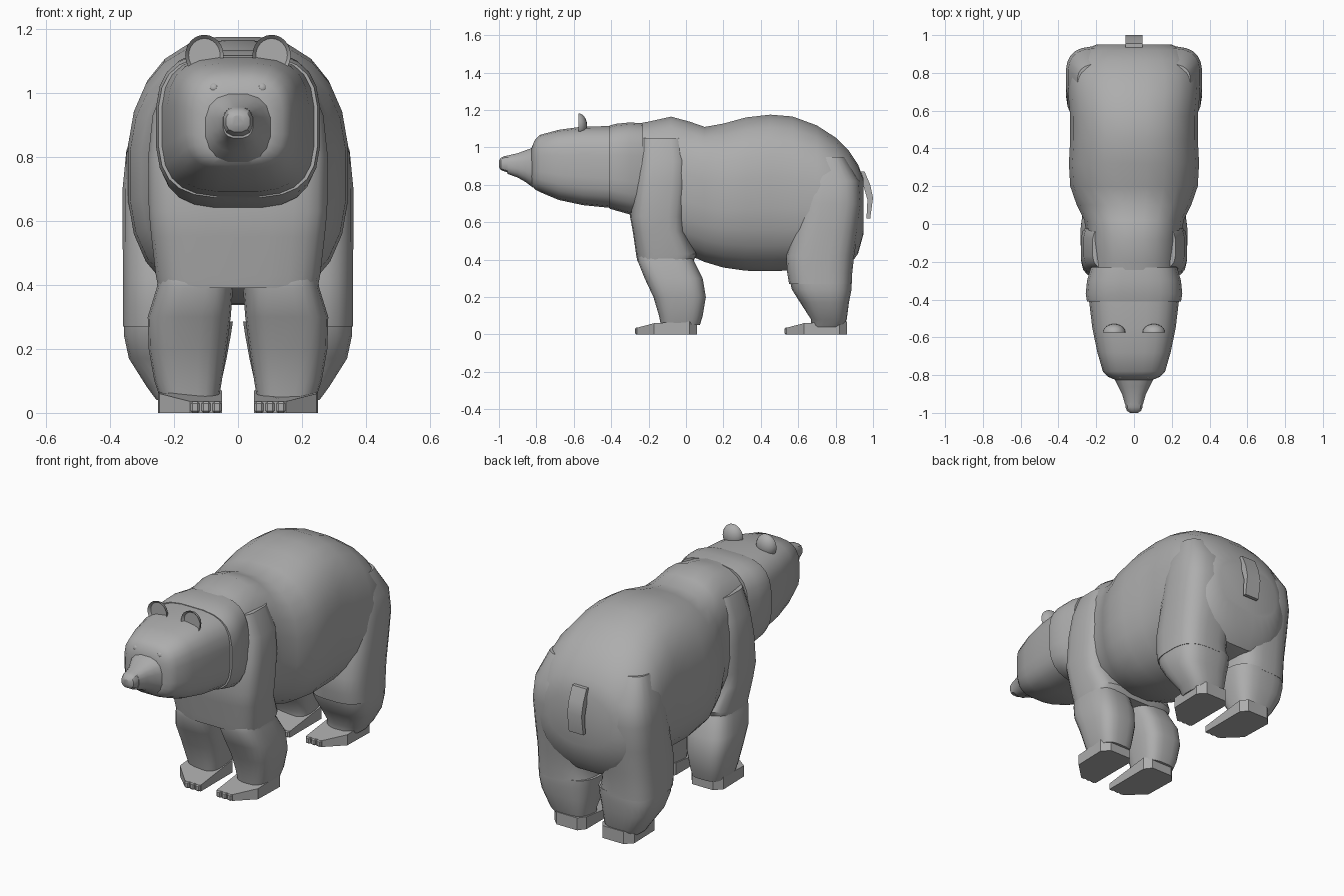
import bpy, bmesh, math
from mathutils import Matrix, Vector

old = bpy.data.objects.get("Cube")
if old:
    bpy.data.objects.remove(old, do_unlink=True)

grey = bpy.data.materials.new("fur grey")
grey.use_nodes = True
grey.diffuse_color = (0.42, 0.42, 0.42, 1)
grey.node_tree.nodes["Principled BSDF"].inputs["Base Color"].default_value = grey.diffuse_color


def finish(name, bm, mirror=False, angle=32):
    """Turn a bmesh into a shaded, coloured object, optionally mirrored left to right."""
    bmesh.ops.recalc_face_normals(bm, faces=bm.faces[:])
    mesh = bpy.data.meshes.new(name)
    bm.to_mesh(mesh)
    bm.free()
    mesh.materials.append(grey)
    obj = bpy.data.objects.new(name, mesh)
    bpy.context.collection.objects.link(obj)
    if mirror:
        obj.modifiers.new("Mirror", "MIRROR").use_mirror_merge = False
    bpy.ops.object.select_all(action="DESELECT")
    bpy.context.view_layer.objects.active = obj
    obj.select_set(True)
    bpy.ops.object.shade_smooth_by_angle(angle=math.radians(angle))
    return obj


def loft(name, axis, rings, power=2.5, sides=24, mirror=False, angle=32):
    """Skin rounded-box sections; each ring is (place, x low, x high, other low, other high)."""
    bm = bmesh.new()
    loops = []
    for place, x_low, x_high, low, high in rings:
        loop = []
        for i in range(sides):
            turn = math.tau * (i + 0.5) / sides
            c, s = math.cos(turn), math.sin(turn)
            u = math.copysign(abs(c) ** (2 / power), c)
            v = math.copysign(abs(s) ** (2 / power), s)
            x = (x_low + x_high + u * (x_high - x_low)) / 2
            w = (low + high + v * (high - low)) / 2
            loop.append(bm.verts.new((x, place, w) if axis == "y" else (x, w, place)))
        loops.append(loop)
    for a, b in zip(loops, loops[1:]):
        for i in range(sides):
            j = (i + 1) % sides
            bm.faces.new((a[i], a[j], b[j], b[i]))
    bm.faces.new(loops[0])
    bm.faces.new(loops[-1])
    return finish(name, bm, mirror, angle)


def centred(rows):
    """Rows of (place, half width, low, high) as full rings."""
    return [(place, -half, half, low, high) for place, half, low, high in rows]


def prism(name, outline, place, depth, mirror=False, angle=32):
    """Extrude an outline; place() maps each outline point and level (0 or 1) to space."""
    bm = bmesh.new()
    ends = [[bm.verts.new(place(p, q, level * depth)) for p, q in outline] for level in (0, 1)]
    for end in ends:
        bm.faces.new(end)
    for i in range(len(outline)):
        j = (i + 1) % len(outline)
        bm.faces.new((ends[0][i], ends[0][j], ends[1][j], ends[1][i]))
    return finish(name, bm, mirror, angle)


# Torso, from the shoulders to the rump
loft("torso", "y", centred([
    (-0.28, 0.23, 0.64, 1.125), (-0.2, 0.24, 0.52, 1.14), (-0.08, 0.25, 0.45, 1.167),
    (0.02, 0.265, 0.42, 1.14), (0.1, 0.305, 0.385, 1.112), (0.2, 0.34, 0.355, 1.13),
    (0.32, 0.347, 0.338, 1.163), (0.45, 0.34, 0.335, 1.178), (0.57, 0.34, 0.34, 1.168),
    (0.7, 0.352, 0.34, 1.12), (0.8, 0.348, 0.345, 1.055), (0.87, 0.32, 0.36, 0.985),
    (0.92, 0.275, 0.43, 0.91), (0.95, 0.2, 0.54, 0.83)]))

# Shoulder block with the flat chest
loft("shoulders", "z", centred([
    (0.39, 0.25, -0.26, 0.04), (0.43, 0.258, -0.268, 0.06), (0.55, 0.272, -0.285, 0),
    (0.63, 0.28, -0.3, 0.005), (0.8, 0.282, -0.28, 0.02), (0.93, 0.268, -0.26, 0.02),
    (1.05, 0.22, -0.25, 0)]), power=4)

# Neck band behind the head
loft("neck_band", "y", centred([
    (-0.41, 0.25, 0.672, 1.118), (-0.37, 0.257, 0.66, 1.128),
    (-0.3, 0.25, 0.64, 1.135), (-0.23, 0.23, 0.64, 1.13)]), power=3.2, angle=25)

# Head and muzzle
loft("head", "y", centred([
    (-0.4, 0.24, 0.675, 1.115), (-0.55, 0.222, 0.69, 1.113), (-0.68, 0.195, 0.718, 1.095),
    (-0.78, 0.166, 0.76, 1.068), (-0.808, 0.14, 0.775, 1.04), (-0.825, 0.1, 0.8, 1)]),
    power=3.2)
loft("muzzle", "y", centred([
    (-0.76, 0.15, 0.765, 1.02), (-0.82, 0.105, 0.785, 1), (-0.86, 0.085, 0.815, 0.985),
    (-0.9, 0.064, 0.838, 0.97), (-0.955, 0.048, 0.858, 0.957)]), power=2.6, sides=16)
loft("nose", "y", centred([
    (-0.94, 0.048, 0.86, 0.96), (-0.97, 0.046, 0.87, 0.955),
    (-0.99, 0.038, 0.878, 0.945), (-1, 0.02, 0.895, 0.93)]), power=2.6, sides=12)

# Eyes
bm = bmesh.new()
bmesh.ops.create_uvsphere(bm, u_segments=14, v_segments=8, radius=0.018,
                          matrix=Matrix.Translation((0.075, -0.8, 1.015)))
finish("eyes", bm, mirror=True)

# Ears: half domes with a hollow front
bm = bmesh.new()
bmesh.ops.create_uvsphere(bm, u_segments=20, v_segments=12, radius=1)
bmesh.ops.bisect_plane(bm, geom=bm.verts[:] + bm.edges[:] + bm.faces[:], dist=0.001,
                       plane_co=(0, 0, 0), plane_no=(0, -1, 0), clear_outer=True)
rim = [e for e in bm.edges if e.is_boundary]
front = bmesh.ops.contextual_create(bm, geom=rim)["faces"]
bmesh.ops.inset_region(bm, faces=front, thickness=0.18)
for v in front[0].verts:
    v.co.y += 0.3
bmesh.ops.transform(bm, verts=bm.verts[:], matrix=Matrix.Translation((0.105, -0.575, 1.118))
                    @ Matrix.Diagonal((0.06, 0.046, 0.064, 1)))
finish("ears", bm, mirror=True)

# Thighs
loft("thighs", "z", [
    (0.27, 0.025, 0.36, 0.55, 0.887), (0.33, 0.04, 0.36, 0.54, 0.89),
    (0.42, 0.03, 0.36, 0.535, 0.9), (0.56, 0, 0.362, 0.57, 0.922),
    (0.7, 0, 0.362, 0.6, 0.94), (0.82, 0, 0.35, 0.62, 0.93), (0.95, 0, 0.3, 0.64, 0.85)],
    power=3, mirror=True)

# Lower legs
loft("hind_lower_legs", "z", [
    (0.04, 0.06, 0.255, 0.67, 0.84), (0.08, 0.055, 0.285, 0.668, 0.86),
    (0.17, 0.035, 0.342, 0.61, 0.872), (0.24, 0.022, 0.357, 0.565, 0.886),
    (0.285, 0.015, 0.357, 0.555, 0.886)], power=3, mirror=True)
loft("front_lower_legs", "z", [
    (0.05, 0.058, 0.245, -0.135, 0.075), (0.1, 0.05, 0.262, -0.145, 0.09),
    (0.2, 0.035, 0.28, -0.175, 0.107), (0.3, 0.022, 0.283, -0.222, 0.09),
    (0.39, 0.015, 0.255, -0.258, 0.045), (0.42, 0.01, 0.25, -0.255, 0.03)],
    power=3.2, mirror=True)

# Feet with toes: a wedge that slopes down to the front
sole = [(0.05, -0.262), (0.15, -0.262), (0.245, -0.17), (0.25, 0.02), (0.21, 0.06),
        (0.08, 0.06), (0.05, 0.02)]
for name, shift in (("front", 0), ("hind", 0.8)):
    def foot_point(x, y, level):
        slope = min(1, max(0, (y + 0.262) / 0.13))
        return x, y + shift, level * (0.036 + 0.034 * slope)
    prism(name + "_feet", sole, foot_point, 1, mirror=True, angle=20)
    for i in range(3):
        bm = bmesh.new()
        bmesh.ops.create_cube(bm, matrix=Matrix.Translation((0.066 + i * 0.034, shift - 0.25, 0.018))
                              @ Matrix.Diagonal((0.028, 0.045, 0.036, 1)))
        bmesh.ops.bevel(bm, geom=bm.edges[:], offset=0.006, segments=1, affect="EDGES")
        finish(f"{name}_toes_{i + 1}", bm, mirror=True)

# Tail: a thin bent strip
strip = [(0.93, 0.87), (0.955, 0.87), (0.985, 0.8), (1, 0.73), (0.985, 0.62),
         (0.965, 0.62), (0.97, 0.72), (0.95, 0.79)]
prism("tail", strip, lambda y, z, level: (level - 0.045, y, z), 0.09)
